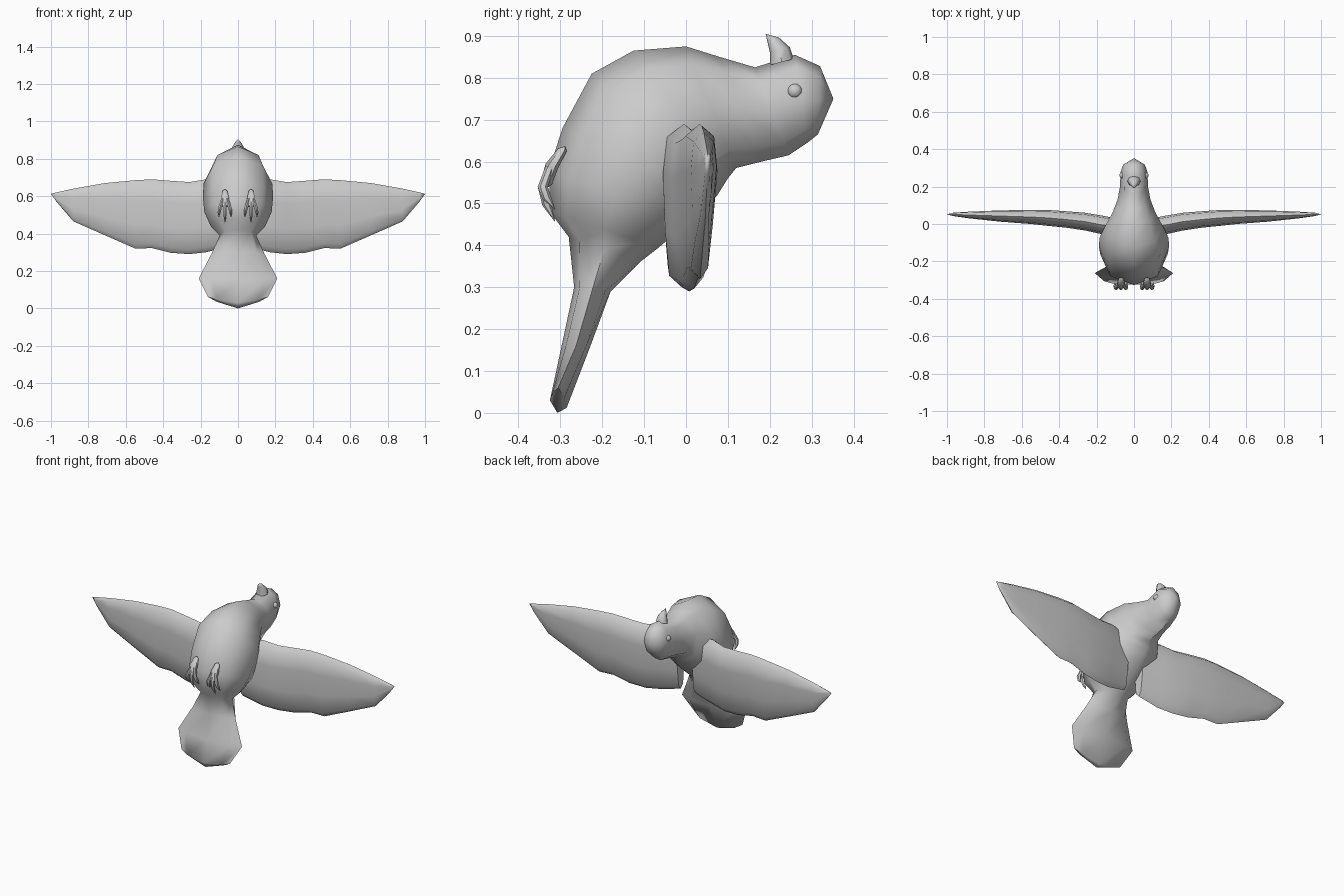
import bpy, bmesh, math
from mathutils import Vector

if "Cube" in bpy.data.objects:
    bpy.data.objects.remove(bpy.data.objects["Cube"])

grey = bpy.data.materials.new("plain grey")
grey.diffuse_color = (0.6, 0.6, 0.6, 1)
grey.use_nodes = True
grey.node_tree.nodes["Principled BSDF"].inputs["Base Color"].default_value = grey.diffuse_color


def finish(name, bm, angle=50):
    bmesh.ops.recalc_face_normals(bm, faces=bm.faces)
    me = bpy.data.meshes.new(name)
    bm.to_mesh(me)
    bm.free()
    me.materials.append(grey)
    ob = bpy.data.objects.new(name, me)
    bpy.context.collection.objects.link(ob)
    bpy.ops.object.select_all(action='DESELECT')
    ob.select_set(True)
    bpy.context.view_layer.objects.active = ob
    bpy.ops.object.shade_smooth_by_angle(angle=math.radians(angle))
    return ob


def skin(bm, rings, start=None, end=None):
    """Join rings of points; close each end on a point, or flat."""
    vr = [[bm.verts.new(p) for p in r] for r in rings]
    n = len(vr[0])
    for a, b in zip(vr, vr[1:]):
        for i in range(n):
            j = (i + 1) % n
            bm.faces.new((a[i], a[j], b[j], b[i]))
    for ring, tip in ((vr[0], start), (vr[-1], end)):
        if tip:
            v = bm.verts.new(tip)
            for i in range(n):
                bm.faces.new((ring[i], ring[(i + 1) % n], v))
        else:
            bm.faces.new(ring)


def oval(fy, fz, by, bz, w, lift=0, x=0, n=8):
    """Ring spanning a front and a back point, with half width w."""
    c = Vector((x, (fy + by) / 2, (fz + bz) / 2))
    h = Vector((0, (fy - by) / 2, (fz - bz) / 2))
    pts = []
    for i in range(n):
        a = math.tau * i / n
        s = math.sin(a)
        pts.append(c + h * math.cos(a) + Vector((w * s, 0, lift * s * s)))
    return pts


# body, from tail fan to head
spans = [
    (-.325, .03, -.285, .012, .16, .04),
    (-.297, .16, -.228, .16, .21),
    (-.267, .30, -.18, .29, .14),
    (-.28, .42, -.11, .36, .098),
    (-.325, .48, -.065, .395, .145),
    (-.327, .58, 0, .45, .18),
    (-.295, .68, .045, .49, .187),
    (-.225, .81, .075, .52, .185),
    (-.125, .865, .10, .56, .155),
    (0, .875, .12, .585, .115),
    (.08, .85, .18, .60, .088),
    (.165, .825, .245, .615, .074),
    (.26, .855, .29, .645, .073),
    (.32, .828, .315, .665, .058)]
bm = bmesh.new()
skin(bm, [oval(*s) for s in spans], (0, -.307, 0), (0, .352, .75))
finish("body", bm, 60)

# beak
bm = bmesh.new()
skin(bm, [oval(.2, .83, .257, .845, .035),
          oval(.2, .862, .248, .873, .028),
          oval(.194, .888, .222, .896, .013)], None, (0, .19, .905))
finish("beak", bm)

# wing sections: x, top z, bottom z, front y, back y
sections = [
    (.05, .66, .33, -.055, .02), (.17, .69, .30, -.055, .045),
    (.26, .675, .29, -.035, .06), (.36, .682, .297, -.02, .068),
    (.46, .69, .322, -.01, .075), (.55, .685, .32, 0, .075),
    (.71, .67, .39, .012, .073), (.88, .64, .465, .03, .066),
    (.97, .62, .57, .043, .06)]
# (share of thickness, share of height) around a section
outline = [(.5, 1), (.1, .92), (0, .7), (.05, .35), (.15, .07),
           (.45, 0), (.7, .07), (.85, .35), (1, .7), (.9, .92)]

for side, word in ((1, "right"), (-1, "left")):
    bm = bmesh.new()
    skin(bm, [[(side * x, f + (b - f) * u, lo + (hi - lo) * v)
               for u, v in outline] for x, hi, lo, f, b in sections],
         None, (side, .052, .612))
    finish(word + "_wing", bm)

    # eye
    bm = bmesh.new()
    bmesh.ops.create_uvsphere(bm, u_segments=12, v_segments=8, radius=.018)
    bmesh.ops.translate(bm, verts=bm.verts, vec=(side * .06, .26, .768))
    finish(word + "_eye", bm)

    # foot: a shank and three hooked toes
    bm = bmesh.new()
    x = side * .07
    skin(bm, [oval(-.305, .632, -.285, .625, .014, x=x, n=6),
              oval(-.335, .595, -.305, .585, .024, x=x, n=6),
              oval(-.348, .55, -.32, .545, .02, x=x, n=6)],
         (x, -.288, .637), (x, -.335, .535))
    for k in (-1, 0, 1):
        d = .03 * (1 - abs(k))
        skin(bm, [oval(-.335, .59, -.315, .585, .008, x=x + k * .012, n=6),
                  oval(-.354, .54, -.33, .54, .011, x=x + k * .026, n=6),
                  oval(-.343, .51 - d / 2, -.322, .515 - d / 2, .009,
                       x=x + k * .031, n=6)],
             None, (x + k * .032, -.312, .485 - d))
    finish(word + "_foot", bm)
